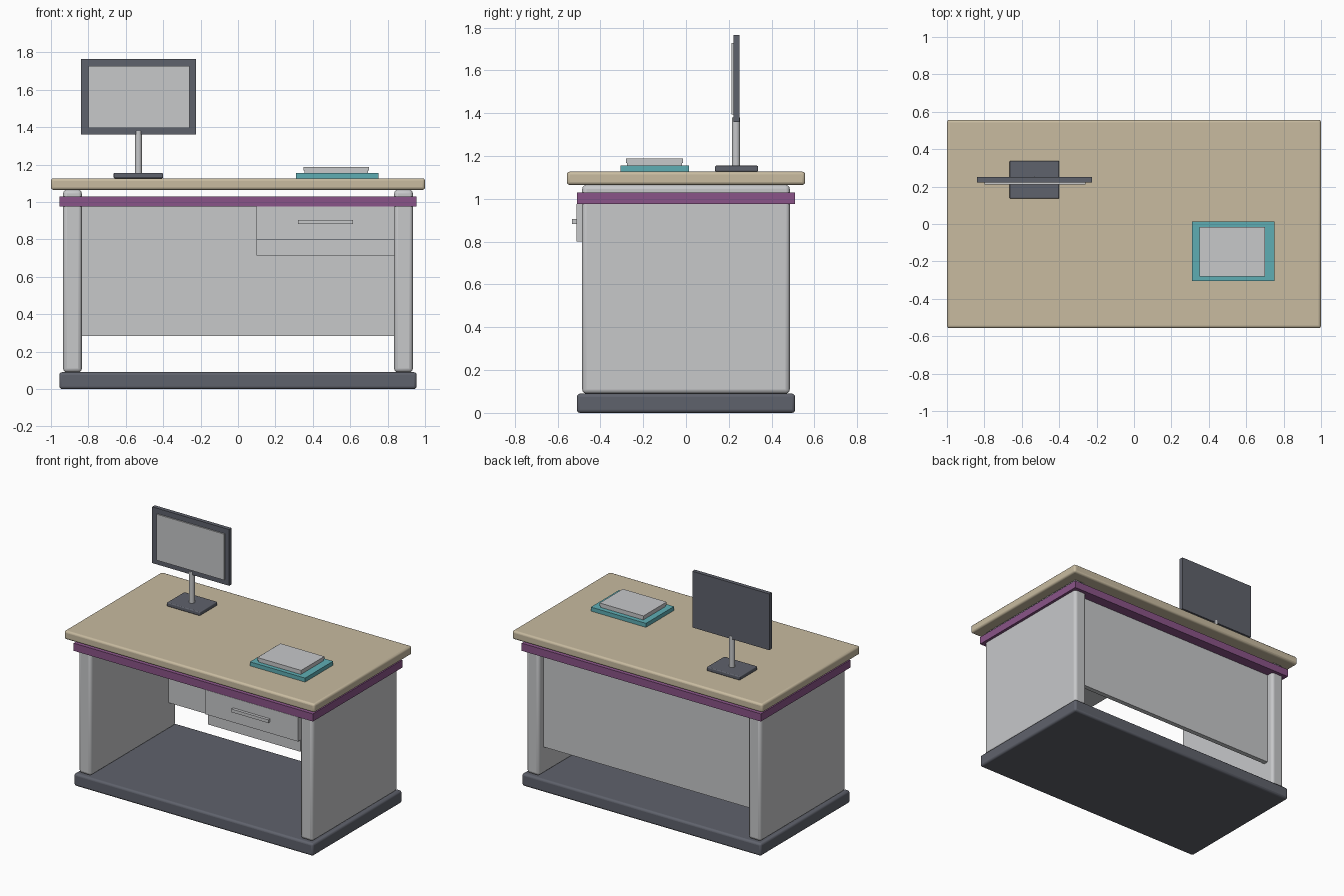
import bpy

cube = bpy.data.objects.get("Cube")
if cube:
    bpy.data.objects.remove(cube, do_unlink=True)


def material(name, rgb):
    """Flat material from an 8-bit display colour, converted to linear."""
    lin = [((c / 255 + 0.055) / 1.055) ** 2.4 for c in rgb] + [1.0]
    m = bpy.data.materials.new(name)
    m.use_nodes = True
    m.diffuse_color = lin
    node = next(n for n in m.node_tree.nodes if n.type == 'BSDF_PRINCIPLED')
    node.inputs["Base Color"].default_value = lin
    return m


TAN = material("tan", (200, 187, 160))
GREY = material("light grey", (199, 200, 202))
DARK = material("dark slate", (95, 98, 108))
PURPLE = material("purple", (138, 84, 136))
TEAL = material("teal", (95, 174, 180))


def finish(name, mat, bevel):
    ob = bpy.context.object
    ob.name = ob.data.name = name
    ob.data.materials.append(mat)
    if bevel:
        mod = ob.modifiers.new("rounded edges", 'BEVEL')
        mod.width = bevel
        mod.segments = 3
        bpy.ops.object.shade_smooth_by_angle(angle=0.6)
    return ob


def box(name, mat, x, y, z, bevel=0.0):
    """Box spanning the given (low, high) ranges."""
    spans = (x, y, z)
    bpy.ops.mesh.primitive_cube_add(size=1, location=[(a + b) / 2 for a, b in spans])
    bpy.context.object.scale = [b - a for a, b in spans]
    bpy.ops.object.transform_apply(location=False, rotation=False, scale=True)
    return finish(name, mat, bevel)


# Desk frame
box("base", DARK, (-0.955, 0.955), (-0.51, 0.51), (0, 0.09), 0.015)
for side, s in (("left", 1), ("right", -1)):
    box(side + "_side_panel", GREY, sorted((s * 0.835, s * 0.935)),
        (-0.485, 0.485), (0.09, 1.065), 0.02)
box("trim_band", PURPLE, (-0.955, 0.955), (-0.51, 0.51), (0.975, 1.03))
box("tabletop", TAN, (-1, 1), (-0.557, 0.557), (1.065, 1.127), 0.014)
box("back_panel", GREY, (-0.84, 0.84), (0.4, 0.435), (0.285, 0.98))

# Drawer
box("drawer_body", GREY, (0.1, 0.837), (-0.483, -0.13), (0.715, 0.98))
box("drawer_front", GREY, (0.1, 0.838), (-0.512, -0.483), (0.8, 0.976))
box("drawer_handle", GREY, (0.32, 0.615), (-0.533, -0.512), (0.882, 0.905))

# Monitor
box("monitor_foot", DARK, (-0.665, -0.4), (0.136, 0.337), (1.127, 1.155), 0.006)
bpy.ops.mesh.primitive_cylinder_add(vertices=24, radius=0.019, depth=0.24,
                                    location=(-0.532, 0.234, 1.26))
finish("monitor_pole", GREY, 0)
bpy.ops.object.shade_smooth_by_angle(angle=0.6)
box("monitor_case", DARK, (-0.84, -0.225), (0.221, 0.25), (1.36, 1.766))
box("monitor_screen", GREY, (-0.8, -0.26), (0.212, 0.221), (1.395, 1.727))

# Folder with a stack of paper
box("folder", TEAL, (0.31, 0.75), (-0.306, 0.014), (1.127, 1.156))
box("lower_papers", GREY, (0.355, 0.695), (-0.276, -0.019), (1.156, 1.168))
box("upper_papers", GREY, (0.35, 0.7), (-0.28, -0.015), (1.168, 1.188))
